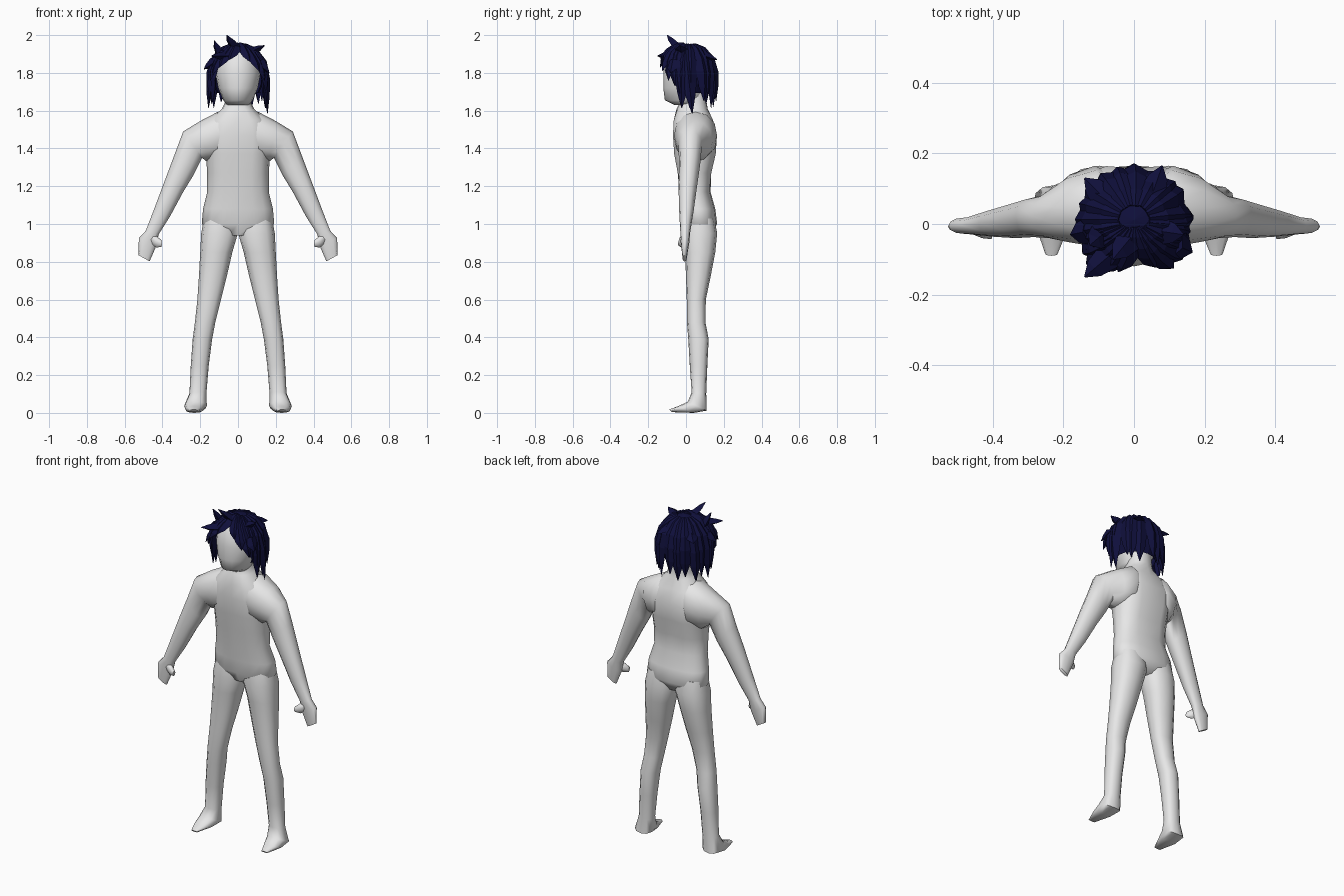
import bpy, bmesh, math, random
from mathutils import Vector

random.seed(4)
if "Cube" in bpy.data.objects:
    bpy.data.objects.remove(bpy.data.objects["Cube"])


def material(name, rgb):
    m = bpy.data.materials.new(name)
    m.use_nodes = True
    m.diffuse_color = (*rgb, 1)
    bsdf = m.node_tree.nodes["Principled BSDF"]
    bsdf.inputs["Base Color"].default_value = (*rgb, 1)
    bsdf.inputs["Roughness"].default_value = 0.8
    return m


SKIN = material("pale grey skin", (0.8, 0.8, 0.8))
HAIR = material("dark navy hair", (0.005, 0.005, 0.045))


def loft(bm, rings, sides, power=1.0):
    """Skin rings given as (centre, half axis u, half axis v)."""
    loops = []
    for c, u, v in rings:
        loop = []
        for i in range(sides):
            a = 2 * math.pi * i / sides
            k = [math.copysign(abs(t) ** power, t) if abs(t) > 1e-6 else 0
                 for t in (math.cos(a), math.sin(a))]
            loop.append(bm.verts.new(c + u * k[0] + v * k[1]))
        loops.append(loop)
    for a, b in zip(loops, loops[1:]):
        for i in range(sides):
            j = (i + 1) % sides
            bm.faces.new((a[i], a[j], b[j], b[i]))
    bm.faces.new(loops[0])
    bm.faces.new(loops[-1])


def finish(bm, name, mat, smooth=True, mirror=False):
    bmesh.ops.recalc_face_normals(bm, faces=bm.faces)
    mesh = bpy.data.meshes.new(name)
    bm.to_mesh(mesh)
    bm.free()
    mesh.materials.append(mat)
    ob = bpy.data.objects.new(name, mesh)
    bpy.context.collection.objects.link(ob)
    if mirror:
        ob.modifiers.new("Mirror", "MIRROR").use_mirror_merge = False
    if smooth:
        bpy.ops.object.select_all(action="DESELECT")
        ob.select_set(True)
        bpy.context.view_layer.objects.active = ob
        bpy.ops.object.shade_smooth_by_angle(angle=math.radians(65))
    return ob


def span(p, q, r, s):
    """Ring through opposite points p, q with the other axis from r to s."""
    p, q, r, s = map(Vector, (p, q, r, s))
    return (p + q) / 2, (p - q) / 2, (s - r) / 2


def level(z, half, front, back):
    y = (front + back) / 2
    return span((half, y, z), (-half, y, z), (0, front, z), (0, back, z))


def limb(xo, zo, xi, zi, front, back):
    y = (front + back) / 2
    return span((xo, y, zo), (xi, y, zi), (0, front, 0), (0, back, 0))


def leg(xo, xi, yf, zf, yb, zb):
    y, z = (yf + yb) / 2, (zf + zb) / 2
    return span((xo, y, z), (xi, y, z), (0, yf, zf), (0, yb, zb))


# Torso and neck, with a shallow groove down the chest and spine
bm = bmesh.new()
loft(bm, [level(*r) for r in (
    (.94, .11, .01, .13), (1.0, .192, -.015, .165), (1.08, .185, -.02, .155),
    (1.17, .163, -.035, .13), (1.27, .163, -.05, .14), (1.37, .17, -.07, .165),
    (1.47, .18, -.077, .172), (1.55, .15, -.072, .15), (1.61, .085, -.05, .115),
    (1.64, .07, -.035, .11), (1.7, .065, -.03, .105))], 16, .85)
for v in bm.verts:
    if abs(v.co.x) < .005 and 1.2 < v.co.z < 1.6:
        v.co.y += .014 if v.co.y < 0 else -.014
finish(bm, "torso", SKIN)

# Arms from inside the chest to the fingertips, plus thumbs
bm = bmesh.new()
loft(bm, [limb(*r) for r in (
    (.06, 1.6, .06, 1.36, -.055, .14), (.11, 1.592, .11, 1.34, -.064, .165),
    (.2, 1.545, .165, 1.33, -.052, .14), (.29, 1.49, .19, 1.35, -.04, .085),
    (.335, 1.37, .235, 1.26, -.037, .075), (.38, 1.25, .29, 1.17, -.04, .06),
    (.44, 1.09, .36, 1.04, -.036, .04), (.488, .965, .42, .945, -.03, .022),
    (.525, .925, .432, .885, -.028, .018), (.527, .835, .468, .802, -.018, .004))], 12, .9)
loft(bm, [limb(*r) for r in (
    (.46, .945, .46, .89, -.028, .01), (.43, .935, .43, .875, -.04, -.005),
    (.402, .912, .404, .88, -.043, -.02))], 8)
finish(bm, "arms", SKIN, mirror=True)

# Legs, bending forward into the feet
bm = bmesh.new()
loft(bm, [leg(*r) for r in (
    (.18, .01, .0, 1.03, .15, 1.03), (.195, .001, -.014, .95, .165, .95),
    (.2, .03, -.005, .85, .155, .85), (.207, .06, 0, .72, .13, .72),
    (.215, .09, .004, .6, .105, .6), (.228, .12, .005, .48, .103, .48),
    (.24, .137, .012, .39, .12, .39), (.25, .155, .02, .25, .113, .25),
    (.257, .167, .03, .11, .107, .1), (.285, .165, .01, .06, .11, .012),
    (.278, .185, -.04, .036, .04, .0), (.252, .215, -.09, .018, -.075, .004))], 12, .85)
finish(bm, "legs", SKIN, mirror=True)

# Head
bm = bmesh.new()
loft(bm, [level(*r) for r in (
    (1.63, .06, -.06, .08), (1.655, .078, -.112, .09), (1.72, .105, -.12, .11),
    (1.8, .12, -.12, .12), (1.88, .108, -.105, .115), (1.925, .075, -.07, .085),
    (1.945, .03, -.03, .04))], 16)
finish(bm, "head", SKIN)

# Hair cap, opened over the face and neck
MID, RX, RY, RZ, CY = 1.79, .137, .13, .165, .012
bm = bmesh.new()
bmesh.ops.create_uvsphere(bm, u_segments=16, v_segments=10, radius=1)
for v in bm.verts:
    v.co = (v.co.x * RX, v.co.y * RY + CY, v.co.z * RZ + MID)
open_faces = []
for f in bm.faces:
    c = f.calc_center_median()
    if c.z < 1.7 or (c.y < -.03 and c.z < 1.9):
        open_faces.append(f)
bmesh.ops.delete(bm, geom=open_faces, context="FACES")
finish(bm, "hair_cap", HAIR, smooth=False)


def clump(bm, az0, az1, z_end, width, kick):
    """Pointed lock running from the crown down over the skull."""
    top, rings = MID + RZ, []
    for s, w in ((.08, .4), (.22, .8), (.42, 1), (.62, 1), (.82, .8), (1, .06)):
        a = math.radians(az0 + (az1 - az0) * s)
        z = top - (top - z_end) * s ** 1.5
        h = max(0, (z - MID) / RZ)
        r = math.sqrt(max(0, 1 - h * h)) * 1.04
        out = Vector((math.sin(a), -math.cos(a), 0))
        c = Vector((out.x * (RX * r + kick * s * s),
                    out.y * (RY * r + kick * s * s) + CY, z))
        side = Vector((math.cos(a), math.sin(a), 0)) * width * w
        rings.append((c, side, (out * r + Vector((0, 0, h))).normalized() * .02 * w))
    loft(bm, rings, 4)


# Locks hanging round the back and sides
bm = bmesh.new()
for az in range(80, 290, 19):
    clump(bm, az, az + random.uniform(-8, 8), random.uniform(1.61, 1.66),
          .036, random.uniform(0, .015))
for az, end in ((62, 1.73), (72, 1.69), (98, 1.585), (-62, 1.71), (-76, 1.66), (-88, 1.645)):
    clump(bm, az * .8, az, end, .033, .015)
finish(bm, "back_and_side_hair", HAIR, smooth=False)

# Fringe swept away from the parting
bm = bmesh.new()
for az0, az1, end, kick in (
        (-2, -16, 1.87, .035), (-14, -32, 1.83, .045), (-28, -46, 1.79, .045),
        (-42, -58, 1.76, .03), (16, 24, 1.86, .025), (24, 38, 1.81, .04),
        (36, 52, 1.76, .035)):
    clump(bm, az0, az1, end, .032, kick)
finish(bm, "fringe", HAIR, smooth=False)

# Loose tufts standing off the crown and sides
bm = bmesh.new()
for root, tip in (
        ((-.01, -.04, 1.93), (-.06, -.1, 2.0)), ((-.09, -.03, 1.89), (-.125, -.06, 1.97)),
        ((.07, -.02, 1.91), (.14, -.03, 1.945)), ((-.07, -.09, 1.89), (-.14, -.15, 1.89)),
        ((.12, -.06, 1.86), (.165, -.08, 1.8)), ((.05, .08, 1.9), (.08, .165, 1.87)),
        ((-.08, .07, 1.88), (-.14, .13, 1.86)), ((-.13, -.02, 1.86), (-.18, -.03, 1.82))):
    root, tip = Vector(root), Vector(tip)
    d = (tip - root).normalized()
    u = d.cross(Vector((0, 0, 1))).normalized()
    w = d.cross(u)
    loft(bm, [(root, u * .04, w * .025), (root.lerp(tip, .6), u * .028, w * .015),
              (tip, u * .002, w * .002)], 4)
finish(bm, "hair_tufts", HAIR, smooth=False)
